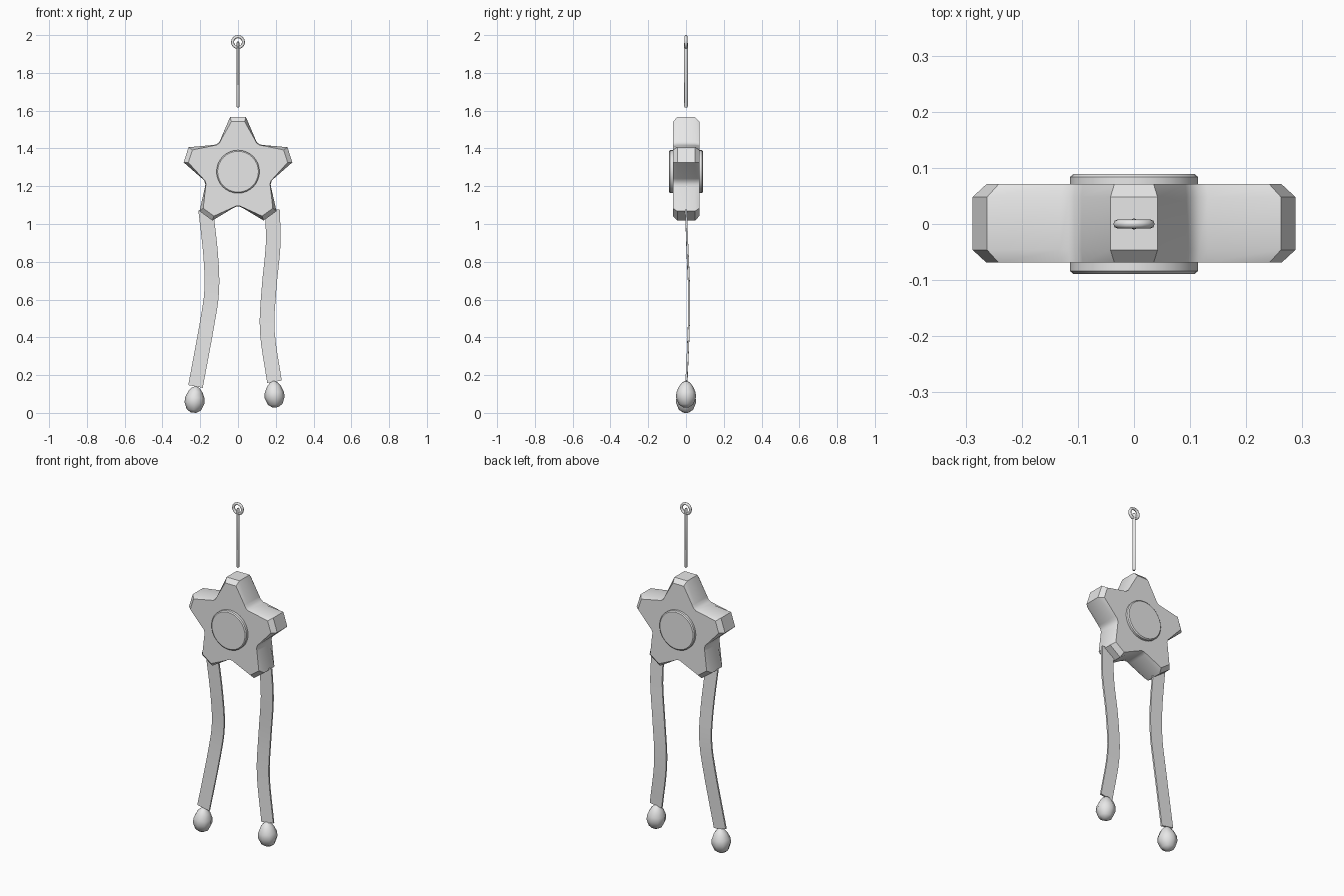
import bpy, bmesh, math
from mathutils import Vector, Matrix

if "Cube" in bpy.data.objects:
    bpy.data.objects.remove(bpy.data.objects["Cube"], do_unlink=True)

grey = bpy.data.materials.new("plain grey")
grey.use_nodes = True
grey.diffuse_color = (0.8, 0.8, 0.8, 1)
grey.node_tree.nodes["Principled BSDF"].inputs["Base Color"].default_value = (0.8, 0.8, 0.8, 1)


def finish(obj, angle=40):
    obj.data.materials.clear()
    obj.data.materials.append(grey)
    bpy.ops.object.select_all(action='DESELECT')
    obj.select_set(True)
    bpy.context.view_layer.objects.active = obj
    bpy.ops.object.shade_smooth_by_angle(angle=math.radians(angle))
    return obj


def loft(name, rings, angle=40):
    """Skin a list of equal-length point rings and cap both ends."""
    bm = bmesh.new()
    loops = [[bm.verts.new(p) for p in ring] for ring in rings]
    n = len(loops[0])
    for a, b in zip(loops, loops[1:]):
        for i in range(n):
            j = (i + 1) % n
            bm.faces.new((a[i], a[j], b[j], b[i]))
    bm.faces.new(loops[0][::-1])
    bm.faces.new(loops[-1])
    bmesh.ops.recalc_face_normals(bm, faces=bm.faces)
    mesh = bpy.data.meshes.new(name)
    bm.to_mesh(mesh)
    bm.free()
    obj = bpy.data.objects.new(name, mesh)
    bpy.context.collection.objects.link(obj)
    return finish(obj, angle)


def lathe(name, profile, sides, matrix, angle=40):
    """Turn (radius, height) pairs around local z, then place the part."""
    turns = [math.tau * i / sides for i in range(sides)]
    return loft(name, [[matrix @ Vector((r * math.cos(t), r * math.sin(t), h))
                        for t in turns] for r, h in profile], angle)


# Star body: blunt arms, rounded valleys, chamfered rims
STAR_Z = 1.277


def star_ring(y, half_tip, tip, valley):
    ring = []
    for arm in range(5):
        base = arm * math.tau / 5
        tip_angle = math.atan2(half_tip, tip)
        corners = [(-tip_angle, math.hypot(half_tip, tip)),
                   (tip_angle, math.hypot(half_tip, tip))]
        corners += [(math.radians(d), valley + lift)
                    for d, lift in ((29, 0.008), (33, 0), (39, 0), (43, 0.008))]
        ring += [(r * math.sin(base + a), y, STAR_Z + r * math.cos(base + a))
                 for a, r in corners]
    return ring


loft("star_body", [star_ring(-0.069, 0.035, 0.265, 0.181),
                   star_ring(-0.046, 0.042, 0.289, 0.185),
                   star_ring(0.048, 0.042, 0.289, 0.185),
                   star_ring(0.071, 0.035, 0.265, 0.181)])

# Round hub passing through the star
lathe("center_disc", [(0.108, -0.089), (0.114, -0.084), (0.114, 0.084), (0.108, 0.089)],
      32, Matrix.Translation((0, 0, STAR_Z)) @ Matrix.Rotation(math.pi / 2, 4, 'X'), 30)

# Hanging cord and ring
lathe("hanging_cord", [(0.006, 1.617), (0.009, 1.623), (0.009, 1.955), (0.006, 1.965)],
      8, Matrix.Diagonal((0.9, 1.15, 1, 1)), 50)
bpy.ops.mesh.primitive_torus_add(major_segments=16, minor_segments=8, major_radius=0.029,
                                 minor_radius=0.008, location=(0, 0, 1.963),
                                 rotation=(math.pi / 2, 0, 0))
bpy.context.object.name = "hanging_ring"
finish(bpy.context.object, 60)


# Flat ribbon legs following a smooth path
def smooth_path(points, steps=4):
    p = [Vector(q) for q in points]
    p = [2 * p[0] - p[1]] + p + [2 * p[-1] - p[-2]]
    path = []
    for a, b, c, d in zip(p, p[1:], p[2:], p[3:]):
        for k in range(steps):
            t = k / steps
            path.append(0.5 * (2 * b + (c - a) * t + (2 * a - 5 * b + 4 * c - d) * t * t
                               + (3 * b - a - 3 * c + d) * t ** 3))
    return path + [p[-2]]


def ribbon(name, points, half_width=0.039, half_thick=0.005):
    path = smooth_path(points)
    rings = []
    for i, p in enumerate(path):
        along = path[min(i + 1, len(path) - 1)] - path[max(i - 1, 0)]
        side = Vector((-along.z, 0, along.x)).normalized() * half_width
        out = Vector((0, half_thick, 0))
        rings.append([p + side + out, p - side + out, p - side - out, p + side - out])
    loft(name, rings)


ribbon("right_leg", [(-0.171, 0, 1.075), (-0.145, 0.008, 0.84), (-0.139, 0.016, 0.65),
                     (-0.164, 0.015, 0.47), (-0.225, 0.002, 0.14)])
ribbon("left_leg", [(0.182, 0, 1.075), (0.186, 0.007, 0.89), (0.164, 0.016, 0.655),
                    (0.155, 0.014, 0.43), (0.193, 0.002, 0.165)])

# Egg-shaped feet
EGG = [(0.014, -0.07), (0.038, -0.055), (0.053, -0.018), (0.051, 0.01),
       (0.037, 0.042), (0.02, 0.062), (0.006, 0.069)]
for name, x, z, tilt in (("right_foot", -0.229, 0.071, 5), ("left_foot", 0.193, 0.099, -4)):
    lathe(name, EGG, 8, Matrix.Translation((x, 0, z))
          @ Matrix.Rotation(math.radians(tilt), 4, 'Y'), 60)
